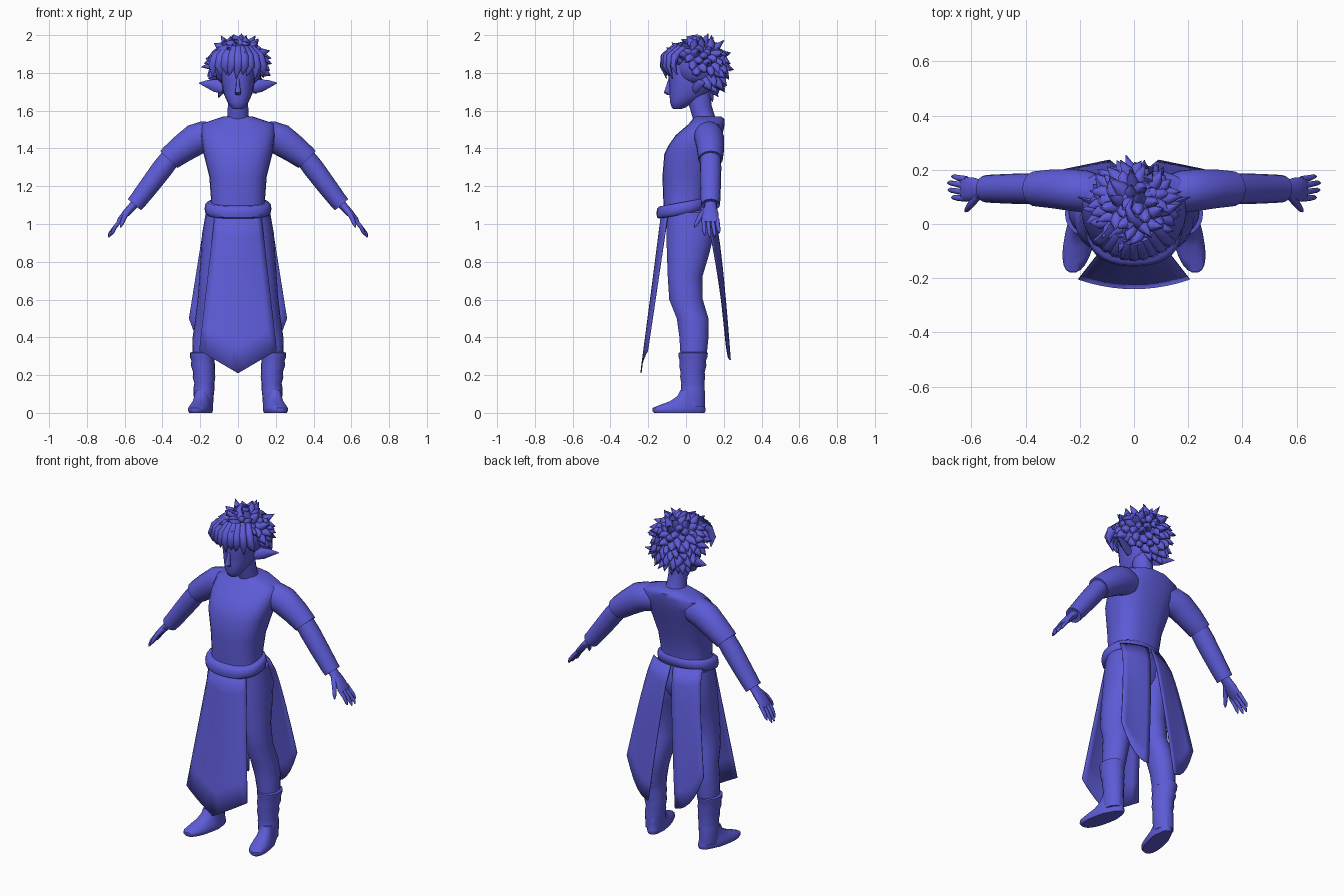
import bpy, bmesh, math, random
from mathutils import Vector

random.seed(7)
blue = bpy.data.materials.new("indigo_blue")
blue.diffuse_color = (0.11, 0.105, 0.68, 1)


def add_tube(bm, pts, sides=16, flat=False, n=2.0, shear=0.0):
    """Skin rings (x, y, z, radius_across, radius_y) along a path."""
    rings = []
    for i, (x, y, z, ra, ry) in enumerate(pts):
        a, b = Vector(pts[max(i - 1, 0)][:3]), Vector(pts[min(i + 1, len(pts) - 1)][:3])
        t = Vector((0, 0, 1)) if flat else (b - a).normalized()
        ref = Vector((1, 0, 0)) if abs(t.y) > 0.85 else Vector((0, 1, 0))
        side = (ref - t * ref.dot(t)).normalized()
        across = side.cross(t)
        ring = []
        for k in range(sides):
            w = 2 * math.pi * k / sides
            c, s = math.cos(w), math.sin(w)
            c = math.copysign(abs(c) ** (2 / n), c)
            s = math.copysign(abs(s) ** (2 / n), s)
            p = Vector((x, y, z)) + across * ra * c + side * ry * s
            p.z += shear * (p.y - y)
            ring.append(bm.verts.new(p))
        rings.append(ring)
    for r, q in zip(rings, rings[1:]):
        for k in range(sides):
            m = (k + 1) % sides
            bm.faces.new((r[k], r[m], q[m], q[k]))
    bm.faces.new(rings[0][::-1])
    bm.faces.new(rings[-1])


def finish(name, bm, mirror=False, thick=0.0, angle=50):
    bmesh.ops.recalc_face_normals(bm, faces=bm.faces)
    me = bpy.data.meshes.new(name)
    bm.to_mesh(me)
    bm.free()
    me.materials.append(blue)
    ob = bpy.data.objects.new(name, me)
    bpy.context.collection.objects.link(ob)
    bpy.ops.object.select_all(action='DESELECT')
    ob.select_set(True)
    bpy.context.view_layer.objects.active = ob
    bpy.ops.object.shade_smooth_by_angle(angle=math.radians(angle))
    if thick:
        mod = ob.modifiers.new("thickness", 'SOLIDIFY')
        mod.thickness, mod.offset = thick, 0
    if mirror:
        ob.modifiers.new("mirror", 'MIRROR').use_mirror_merge = False
    return ob


def part(name, pts, mirror=False, **kw):
    bm = bmesh.new()
    add_tube(bm, pts, **kw)
    return finish(name, bm, mirror)


def extents(rows):
    """Rows of (z, x radius, y front, y back) to centred rings."""
    return [(0, (f + b) / 2, z, rx, (b - f) / 2) for z, rx, f, b in rows]


def sheet(name, fn, cols, rows, mirror=False):
    """Thin cloth from a function of u, v in 0..1."""
    bm = bmesh.new()
    g = [[bm.verts.new(fn(i / cols, j / rows)) for i in range(cols + 1)] for j in range(rows + 1)]
    for j in range(rows):
        for i in range(cols):
            bm.faces.new((g[j][i], g[j][i + 1], g[j + 1][i + 1], g[j + 1][i]))
    return finish(name, bm, mirror, thick=0.005)


# Torso, pelvis and belt
part("tunic", extents([(1.04, .155, -.12, .11), (1.12, .142, -.12, .105), (1.25, .152, -.125, .13),
                       (1.37, .182, -.115, .165), (1.42, .19, -.09, .18), (1.47, .196, -.055, .193),
                       (1.53, .195, .015, .205), (1.555, .12, .035, .205), (1.57, .075, .05, .185)]),
     sides=24, flat=True, n=2.5)
part("pelvis", extents([(.88, .10, -.06, .1), (.93, .165, -.09, .13), (1.0, .172, -.11, .135),
                        (1.08, .16, -.12, .115)]), sides=24, flat=True, n=2.3)
part("belt", [(0, -.02, z, .162 + d, .122 + d) for z, d in
              ((1.05, 0), (1.058, .011), (1.08, .015), (1.105, .011), (1.115, 0))],
     sides=28, flat=True, n=2.3, shear=0.18)

# Neck and head
part("neck", [(0, .105, 1.53, .068, .062), (0, .09, 1.58, .055, .06), (0, .075, 1.63, .054, .06),
              (0, .07, 1.70, .055, .06)], flat=True)
part("head", extents([(1.608, .02, -.065, -.03), (1.615, .034, -.075, -.005), (1.645, .056, -.085, .04),
                      (1.69, .076, -.087, .12), (1.75, .088, -.088, .15), (1.82, .092, -.1, .165),
                      (1.89, .08, -.085, .15), (1.94, .045, -.04, .1)]), sides=20, flat=True, n=2.2)
part("nose", [(0, -.083, 1.775, .008, .008), (0, -.092, 1.73, .01, .013), (0, -.1, 1.695, .017, .018),
              (0, -.088, 1.682, .012, .01)], sides=8, flat=True)
part("ear", [(.075, .05, 1.72, .03, .018), (.12, .065, 1.733, .034, .013), (.165, .085, 1.742, .02, .01),
             (.207, .1, 1.747, .002, .002)], mirror=True, sides=8)

# Hair: rounded core with tufts, fringe and a crown curl
bm = bmesh.new()
core = Vector((0, .06, 1.835))
rad = Vector((.13, .14, .125))
add_tube(bm, [(0, core.y + .02 * (1 - math.sin(a)), core.z + rad.z * math.cos(a),
               rad.x * math.sin(a) + .001, (rad.y - .015) * math.sin(a) + .001)
              for a in (math.pi * k / 12 for k in range(10))], sides=18, flat=True)
N = 150
for k in range(N):
    h = 1 - 2 * (k + .5) / N
    w = k * 2.39996
    s = math.sqrt(1 - h * h)
    d = Vector((s * math.cos(w), s * math.sin(w), h))
    if h < -.92 or (d.y < .3 and h < -.3) or (d.y < -.35 and h < .2):
        continue
    base = core + Vector((d.x * rad.x, d.y * rad.y, d.z * rad.z)) * .86
    if h < -.3:
        base.x *= 1.12
        base.z -= .015
    jit = Vector([random.uniform(-1, 1) for _ in range(3)])
    flow = (d + Vector((0, 0, -.7)) + jit * .55).normalized()
    mid = base + d * .026 + flow * .012
    tip = mid + flow * random.uniform(.03, .05)
    r = random.uniform(.024, .034)
    add_tube(bm, [(*base, r, r), (*mid, r * .75, r * .75), (*tip, .001, .001)], sides=6)
for k in range(9):
    x = -.125 + k * .0313
    y = -.115 + 3.6 * x * x
    drop = random.uniform(1.765, 1.80)
    add_tube(bm, [(x * .55, y + .05, 1.93, .024, .02), (x * .9, y, 1.885, .03, .022),
                  (x * 1.05, y - .008, 1.835, .025, .016), (x * 1.05 + random.uniform(-.02, .02),
                  y + .012, drop, .002, .002)], sides=7)
add_tube(bm, [(.02, .0, 1.94, .022, .02), (-.01, .02, 1.98, .018, .016), (-.022, .06, 1.99, .014, .012),
              (.0, .105, 1.975, .002, .002)], sides=7)
finish("hair", bm, angle=60)

# Arms
part("sleeve", [(.13, .11, 1.462, .075, .07), (.18, .12, 1.462, .083, .078), (.225, .125, 1.447, .084, .078),
                (.30, .13, 1.395, .074, .072), (.355, .13, 1.352, .066, .066), (.367, .13, 1.342, .063, .064),
                (.36, .13, 1.347, .052, .053)], mirror=True, sides=18)
part("forearm", [(.33, .13, 1.385, .052, .054), (.40, .13, 1.295, .056, .057), (.46, .13, 1.215, .053, .055),
                 (.525, .13, 1.13, .048, .052), (.548, .13, 1.102, .046, .05), (.542, .13, 1.11, .032, .034)],
     mirror=True, sides=16)
part("palm", [(.53, .13, 1.125, .026, .03), (.56, .13, 1.092, .022, .032), (.59, .128, 1.06, .02, .043),
              (.625, .128, 1.02, .015, .045), (.635, .128, 1.008, .009, .04)], mirror=True, sides=12)
bm = bmesh.new()
for y0, y1, x1, z1 in ((.165, .175, .672, .95), (.14, .152, .687, .932), (.116, .125, .685, .93), (.094, .098, .672, .94)):
    add_tube(bm, [(.618, y0, 1.025, .011, .012), (.65, (y0 + y1) / 2, .985, .0105, .011),
                  (x1 - .008, y1, z1 + .016, .009, .009), (x1, y1, z1, .003, .003)], sides=8)
add_tube(bm, [(.575, .105, 1.075, .016, .016), (.6, .075, 1.04, .013, .014),
              (.616, .053, 1.0, .010, .010), (.622, .046, .982, .003, .003)], sides=8)
finish("fingers", bm, mirror=True)

# Legs, boots and feet
part("trouser_leg", [(.085, .01, 1.06, .085, .11), (.096, .022, .95, .094, .128), (.106, .012, .85, .09, .115),
                     (.122, -.005, .72, .083, .093), (.137, .0, .6, .077, .09), (.153, .035, .5, .073, .085),
                     (.172, .042, .4, .068, .078), (.182, .04, .3, .06, .07)], mirror=True, sides=18, flat=True)
part("boot_shaft", [(.188, .04, .322, .056, .064), (.189, .038, .318, .066, .079), (.188, .037, .295, .066, .077),
                    (.186, .036, .275, .061, .07), (.185, .036, .25, .064, .073), (.18, .035, .215, .057, .065),
                    (.18, .035, .19, .06, .067), (.178, .036, .155, .053, .062), (.18, .036, .13, .056, .064),
                    (.182, .035, .08, .052, .066), (.182, .035, .03, .05, .066)], mirror=True, sides=18, flat=True)
bm = bmesh.new()
add_tube(bm, extents([(0, .052, -.17, .1), (.012, .057, -.18, .105), (.026, .057, -.178, .104),
                      (.042, .052, -.14, .1), (.062, .046, -.085, .1), (.09, .043, -.045, .098),
                      (.12, .04, -.03, .09)]), sides=22, flat=True, n=2.4)
for v in bm.verts:  # turn the toes outward and narrow the heel
    v.co.x = v.co.x * (.88 if v.co.y > .03 else 1) + .19 - .2 * v.co.y
finish("foot", bm, mirror=True)


# Hanging cloth panels
def front_cloth(u, v):
    s = u * 2 - 1
    z = 1.07 + (.21 + .12 * abs(s) - 1.07) * v
    return (s * (.12 + .085 * v), -.128 - .11 * v + .035 * s * s, z)


def back_cloth(u, v):
    top = Vector((.008 + .157 * u, .135 - .06 * u * u, 1.09))
    low = Vector((.09 + .17 * u, .235 - .035 * u, .28 + .22 * u ** 2.3))
    p = top.lerp(low, v)
    p.y = top.y + (low.y - top.y) * v ** .6
    return p


sheet("front_panel", front_cloth, 10, 6)
sheet("back_panel", back_cloth, 6, 8, mirror=True)
